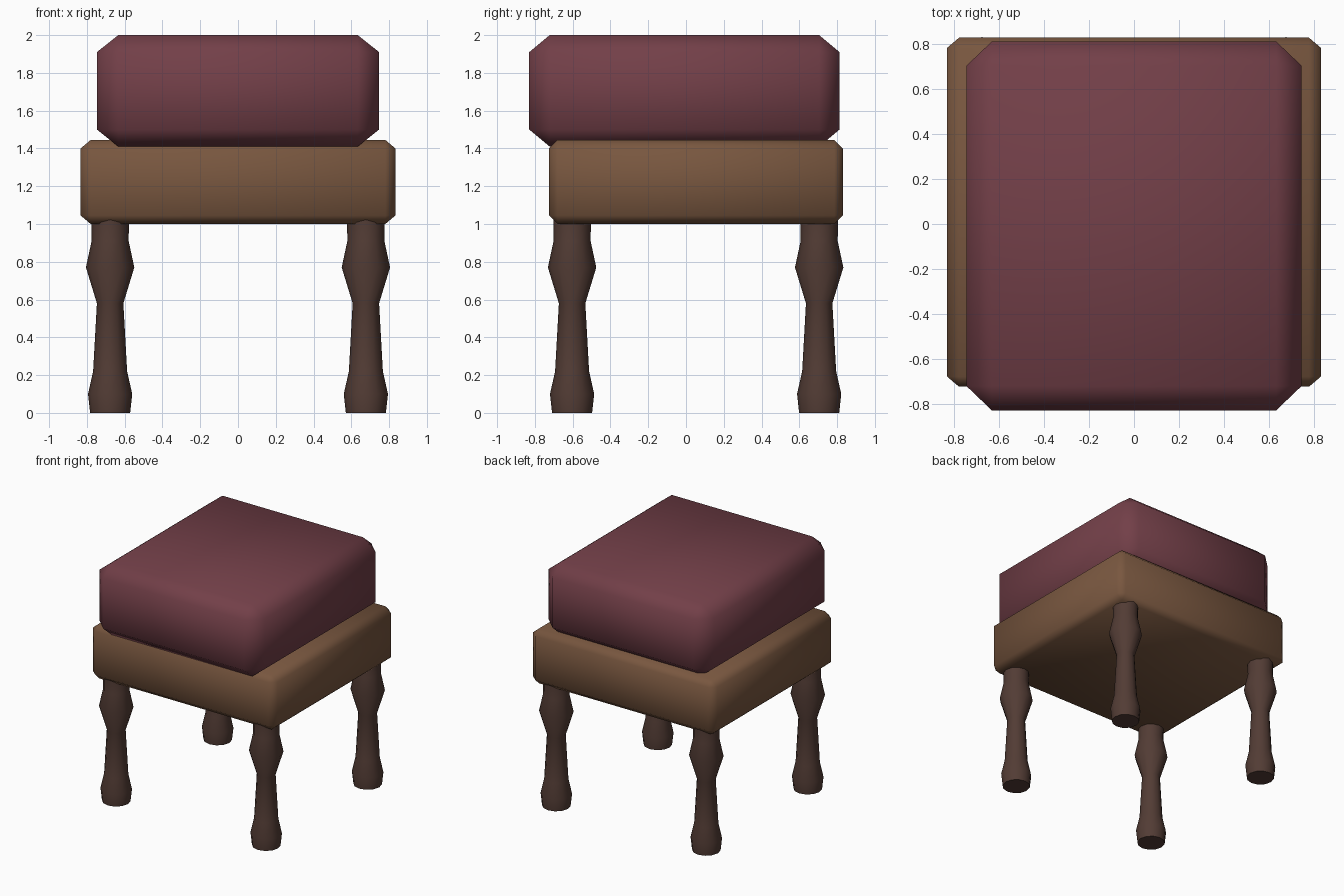
import bpy, bmesh
from math import radians
from mathutils import Vector

if "Cube" in bpy.data.objects:
    bpy.data.objects.remove(bpy.data.objects["Cube"])


def finish(name, bm, color):
    mesh = bpy.data.meshes.new(name)
    bmesh.ops.recalc_face_normals(bm, faces=bm.faces)
    bm.to_mesh(mesh)
    bm.free()
    obj = bpy.data.objects.new(name, mesh)
    bpy.context.collection.objects.link(obj)
    mat = bpy.data.materials.new(name + "_material")
    mat.diffuse_color = (*color, 1)
    mat.use_nodes = True
    mat.node_tree.nodes["Principled BSDF"].inputs["Base Color"].default_value = mat.diffuse_color
    mesh.materials.append(mat)
    bpy.ops.object.select_all(action='DESELECT')
    obj.select_set(True)
    bpy.context.view_layer.objects.active = obj
    bpy.ops.object.shade_smooth_by_angle(angle=radians(65))
    return obj


def chamfered_box(name, lo, hi, chamfer, color):
    """Box with single-segment chamfers whose size may differ per axis."""
    lo, hi, c = Vector(lo), Vector(hi), Vector(chamfer)
    size = hi - lo
    bm = bmesh.new()
    bmesh.ops.create_cube(bm, size=1)
    bmesh.ops.scale(bm, verts=bm.verts, vec=[s / k for s, k in zip(size, c)])
    bmesh.ops.bevel(bm, geom=bm.edges[:], offset=1, segments=1,
                    affect='EDGES', profile=0.5)
    bmesh.ops.scale(bm, verts=bm.verts, vec=c)
    bmesh.ops.translate(bm, verts=bm.verts, vec=(lo + hi) / 2)
    return finish(name, bm, color)


def turned_leg(name, x, y, profile, color, sides=12):
    """Stack of rings following a (z, radius) profile, capped at both ends."""
    bm = bmesh.new()
    rings = []
    for z, r in profile:
        ring = bmesh.ops.create_circle(bm, segments=sides, radius=r)["verts"]
        bmesh.ops.translate(bm, verts=ring, vec=(x, y, z))
        rings.append(ring)
    for a, b in zip(rings, rings[1:]):
        for i in range(sides):
            j = (i + 1) % sides
            bm.faces.new((a[i], a[j], b[j], b[i]))
    bm.faces.new(rings[0])
    bm.faces.new(rings[-1])
    return finish(name, bm, color)


# Cushion, overhanging the front of the frame
chamfered_box("cushion", (-0.747, -0.83, 1.41), (0.747, 0.813, 2.0),
              (0.113, 0.108, 0.09), (0.17, 0.05, 0.065))

# Wooden seat frame
chamfered_box("seat_frame", (-0.833, -0.725, 1.0), (0.833, 0.83, 1.445),
              (0.053, 0.045, 0.045), (0.19, 0.095, 0.05))

# Four turned legs
LEG = [(0, 0.106), (0.1, 0.117), (0.22, 0.09), (0.58, 0.07),
       (0.77, 0.128), (0.91, 0.098), (1.04, 0.1)]
for row, y in (("front", -0.603), ("back", 0.705)):
    for side, x in (("left", -0.677), ("right", 0.677)):
        turned_leg(f"{row}_{side}_leg", x, y, LEG, (0.085, 0.045, 0.035))
